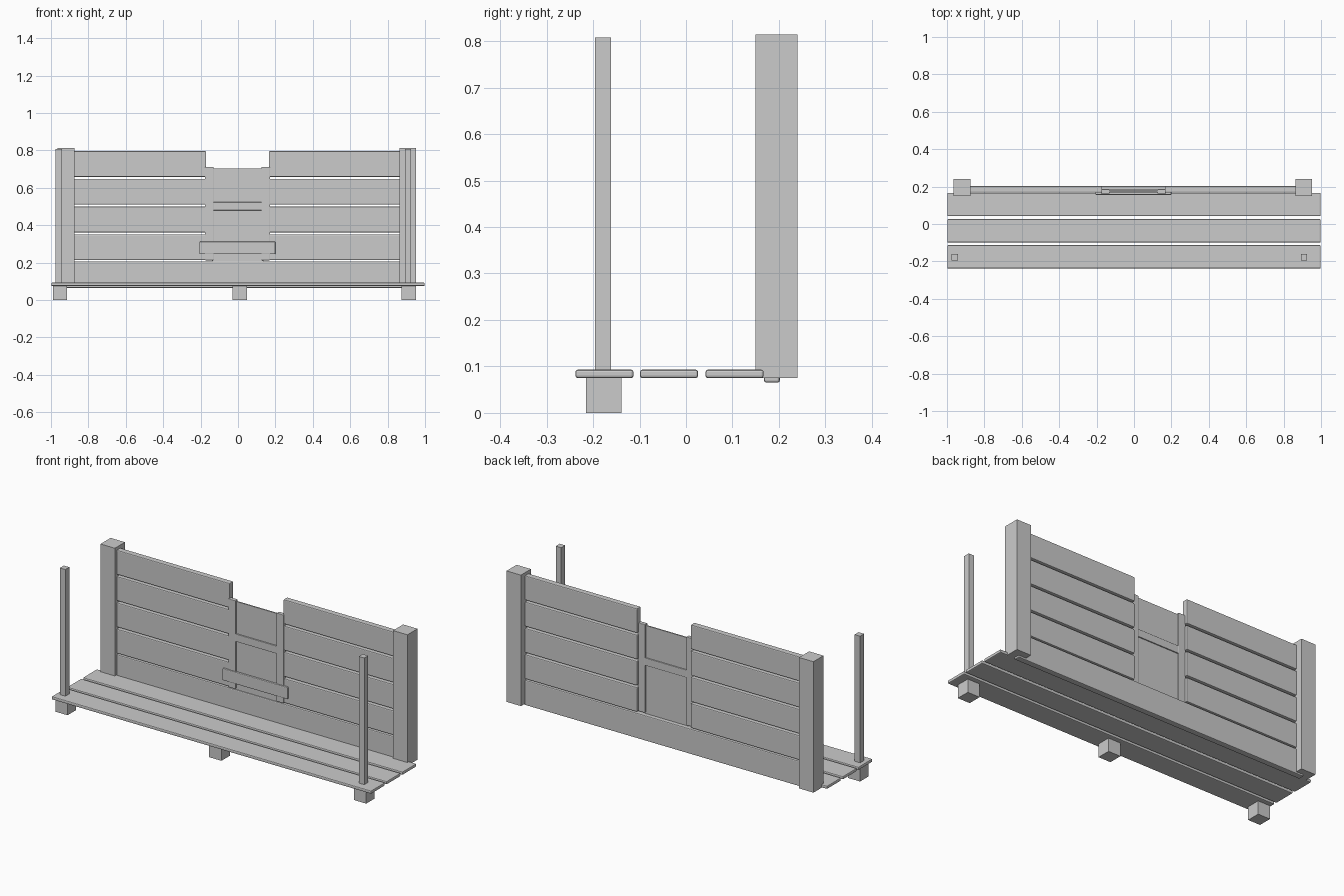
import bpy


def box(name, x, y, z, bevel=0.0):
    """Box spanning the given (min, max) ranges, with optional rounded edges."""
    size = [r[1] - r[0] for r in (x, y, z)]
    mid = [(r[0] + r[1]) / 2 for r in (x, y, z)]
    bpy.ops.mesh.primitive_cube_add(size=1, location=mid)
    ob = bpy.context.object
    ob.name = name
    ob.scale = size
    bpy.ops.object.transform_apply(location=False, rotation=False, scale=True)
    if bevel:
        mod = ob.modifiers.new("edge_rounding", 'BEVEL')
        mod.width = bevel
        mod.segments = 2
    return ob


# Floor boards
for y0 in (-0.238, -0.099, 0.042):
    box("floor_board", (-0.998, 0.998), (y0, y0 + 0.125), (0.075, 0.093), 0.005)

# Feet under the front board
for xc in (-0.952, 0.009, 0.913):
    box("foot", (xc - 0.038, xc + 0.038), (-0.215, -0.139), (0, 0.076))

# Thin front posts
for xc in (-0.958, 0.909):
    box("front_post", (xc - 0.017, xc + 0.017), (-0.196, -0.161), (0.085, 0.808))

# Thick back posts
for xc in (-0.919, 0.908):
    box("back_post", (xc - 0.045, xc + 0.045), (0.150, 0.240), (0.075, 0.814))

# Back wall: one full board, then split boards leaving the hatch opening
wall_y = (0.168, 0.202)
box("wall_board_bottom", (-0.92, 0.91), wall_y, (0.065, 0.207), 0.005)
for i in range(1, 5):
    z0 = 0.065 + i * 0.1483
    z = (z0, z0 + 0.138)
    box("wall_board_left", (-0.92, -0.170), wall_y, z, 0.005)
    box("wall_board_right", (0.165, 0.91), wall_y, z, 0.005)

# Hatch: stiles, rail, recessed panel and sill
for x in ((-0.176, -0.131), (0.126, 0.171)):
    box("hatch_stile", x, (0.163, 0.186), (0.212, 0.711), 0.003)
box("hatch_rail", (-0.133, 0.128), (0.165, 0.185), (0.480, 0.523), 0.002)
box("hatch_panel", (-0.14, 0.135), (0.172, 0.179), (0.207, 0.704))
box("hatch_sill", (-0.207, 0.200), (0.156, 0.170), (0.245, 0.312), 0.004)
